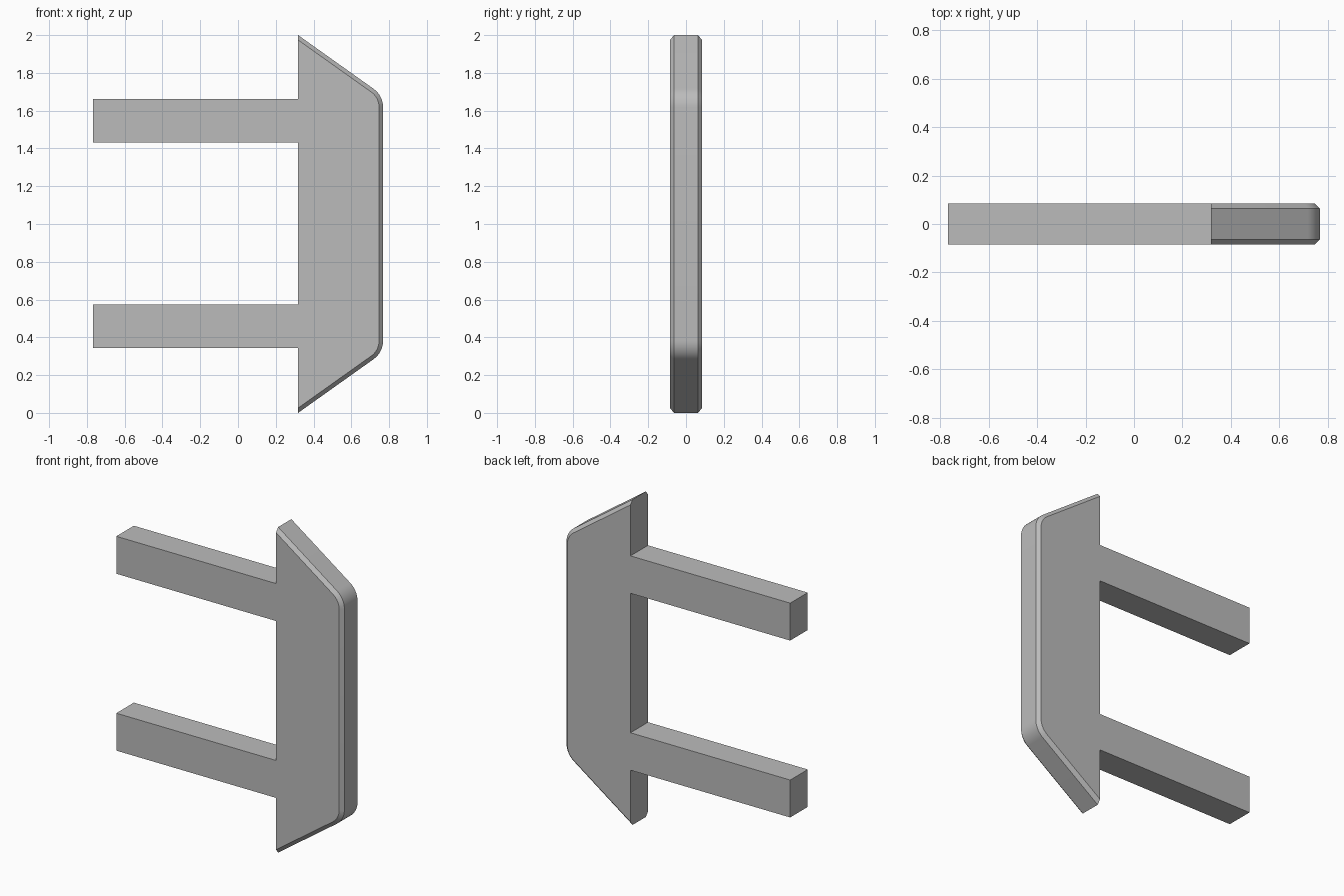
import bpy, bmesh, math

cube = bpy.data.objects.get("Cube")
if cube:
    bpy.data.objects.remove(cube)

grey = bpy.data.materials.new("plain grey")
grey.use_nodes = True
colour = (0.5, 0.5, 0.5, 1)
grey.diffuse_color = colour
grey.node_tree.nodes["Principled BSDF"].inputs["Base Color"].default_value = colour

HALF_DEPTH = 0.085
CHAMFER = 0.021
BACK_X, EDGE_X = 0.318, 0.768
SLOPE = math.atan2(0.32, EDGE_X - BACK_X)   # tilt of the slanted ends
RADIUS = 0.12


def finish(name, bm):
    bmesh.ops.recalc_face_normals(bm, faces=bm.faces)
    mesh = bpy.data.meshes.new(name)
    bm.to_mesh(mesh)
    bm.free()
    mesh.materials.append(grey)
    obj = bpy.data.objects.new(name, mesh)
    bpy.context.collection.objects.link(obj)
    return obj


def outline(inset, steps=8):
    """Half-trapezoid outline with rounded outer corners, offset inwards."""
    turn = math.pi / 2 - SLOPE
    cx = EDGE_X - RADIUS
    corner_z = 1 - (EDGE_X - BACK_X) * math.tan(SLOPE)
    cz = corner_z - RADIUS * math.tan(turn / 2)
    r = RADIUS - inset
    upper = [(BACK_X, 1 - inset / math.cos(SLOPE))]
    for i in range(steps + 1):
        a = turn * (1 - i / steps)
        upper.append((cx + r * math.cos(a), cz + r * math.sin(a)))
    lower = [(x, -z) for x, z in reversed(upper)]
    return [(x, z + 1) for x, z in upper + lower]


# Head plate: chamfered front and back along the outer rim, flat behind
bm = bmesh.new()
levels = [(-HALF_DEPTH, CHAMFER), (CHAMFER - HALF_DEPTH, 0),
          (HALF_DEPTH - CHAMFER, 0), (HALF_DEPTH, CHAMFER)]
rings = [[bm.verts.new((x, y, z)) for x, z in outline(inset)] for y, inset in levels]
for a, b in zip(rings, rings[1:]):
    for i in range(len(a) - 1):
        bm.faces.new((a[i], a[i + 1], b[i + 1], b[i]))
bm.faces.new(rings[0])
bm.faces.new(rings[-1])
bm.faces.new([r[0] for r in rings] + [r[-1] for r in reversed(rings)])
plate = finish("head_plate", bm)
bpy.ops.object.select_all(action='DESELECT')
plate.select_set(True)
bpy.context.view_layer.objects.active = plate
bpy.ops.object.shade_smooth_by_angle(angle=math.radians(30))

# Two square prongs
for name, z in (("lower_prong", 0.459), ("upper_prong", 1.546)):
    bm = bmesh.new()
    bmesh.ops.create_cube(bm, size=1)
    length = BACK_X + EDGE_X
    bmesh.ops.scale(bm, vec=(length, 2 * HALF_DEPTH, 0.23), verts=bm.verts)
    bmesh.ops.translate(bm, vec=((BACK_X - EDGE_X) / 2, 0, z), verts=bm.verts)
    finish(name, bm)
